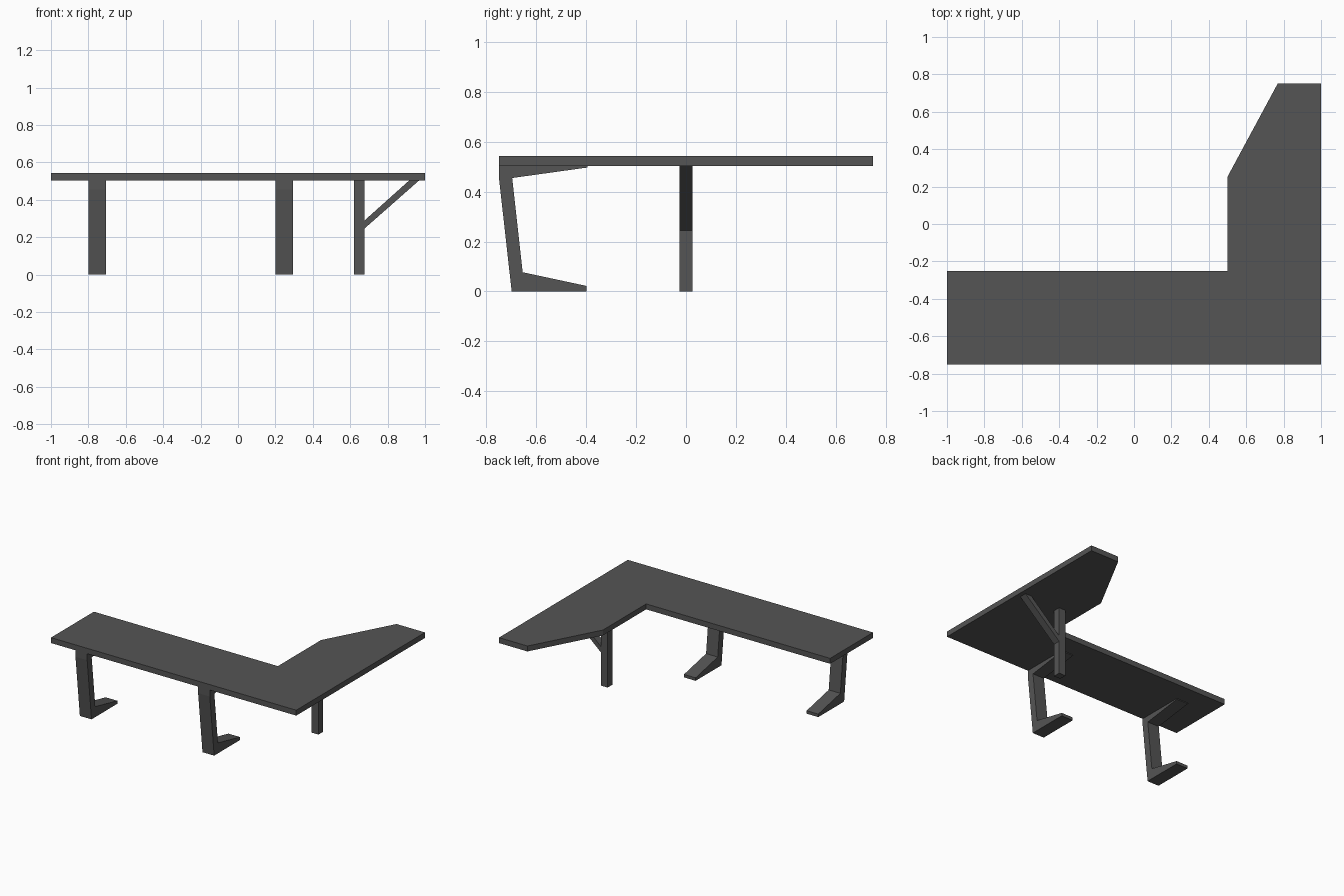
import bpy, bmesh
from mathutils import Vector

if "Cube" in bpy.data.objects:
    bpy.data.objects.remove(bpy.data.objects["Cube"])

grey = bpy.data.materials.new("dark grey")
grey.diffuse_color = (0.09, 0.09, 0.09, 1)
grey.use_nodes = True
grey.node_tree.nodes["Principled BSDF"].inputs["Base Color"].default_value = grey.diffuse_color


def prism(name, profile, axis, lo, hi):
    """Extrude a 2D profile along an axis: 0 = (y, z), 1 = (x, z), 2 = (x, y)."""
    bm = bmesh.new()
    verts = []
    for p in profile:
        co = list(p)
        co.insert(axis, lo)
        verts.append(bm.verts.new(co))
    face = bm.faces.new(verts)
    ext = bmesh.ops.extrude_face_region(bm, geom=[face])
    shift = Vector((0, 0, 0))
    shift[axis] = hi - lo
    moved = [g for g in ext["geom"] if isinstance(g, bmesh.types.BMVert)]
    bmesh.ops.translate(bm, vec=shift, verts=moved)
    # keep a closed solid
    if not face.is_valid or len(bm.faces) < len(profile) + 2:
        bm.faces.new(verts)
    bmesh.ops.recalc_face_normals(bm, faces=bm.faces)
    mesh = bpy.data.meshes.new(name)
    bm.to_mesh(mesh)
    bm.free()
    mesh.materials.append(grey)
    obj = bpy.data.objects.new(name, mesh)
    bpy.context.collection.objects.link(obj)
    return obj


UNDER, TOP = 0.503, 0.543

# L-shaped desktop with a tapered return
prism("desktop", [(-1, -0.75), (1, -0.75), (1, 0.75), (0.768, 0.75),
                  (0.5, 0.253), (0.5, -0.25), (-1, -0.25)], 2, UNDER, TOP)

# C-shaped legs with tapered foot and support arm
leg = [(-0.699, 0), (-0.398, 0), (-0.398, 0.022), (-0.655, 0.077),
       (-0.697, 0.455), (-0.395, 0.497), (-0.395, UNDER), (-0.75, UNDER),
       (-0.75, 0.455)]
for side, x in (("left", -0.8), ("right", 0.2)):
    prism(side + "_leg", leg, 0, x, x + 0.095)

# Post and diagonal brace under the return
prism("post", [(0.62, 0), (0.675, 0), (0.675, UNDER), (0.62, UNDER)], 1, -0.027, 0.027)
prism("brace", [(0.675, 0.245), (0.968, UNDER), (0.915, UNDER), (0.675, 0.288)], 1, -0.027, 0.027)
